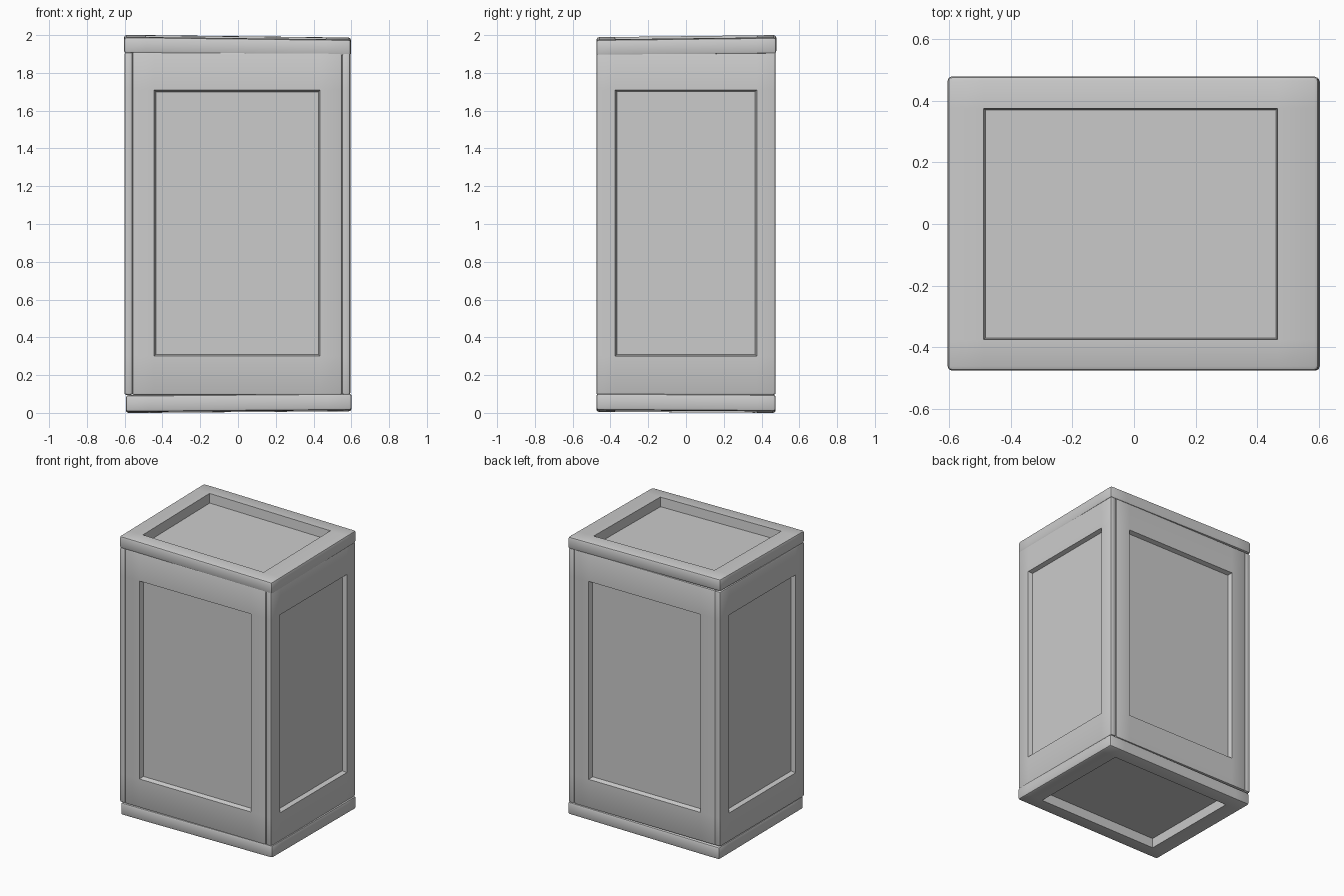
import bpy
import bmesh
from math import radians
from mathutils import Matrix

cube = bpy.data.objects.get("Cube")
if cube:
    bpy.data.objects.remove(cube, do_unlink=True)

grey = bpy.data.materials.new("plain_grey")
grey.use_nodes = True
grey.diffuse_color = (0.6, 0.6, 0.6, 1)
grey.node_tree.nodes["Principled BSDF"].inputs["Base Color"].default_value = (0.6, 0.6, 0.6, 1)


def panel(name, us, vs, thick, recess, slope, round_off, matrix, warp=None):
    """Framed board: us and vs hold outer, opening, opening, outer positions."""
    bm = bmesh.new()
    grid = [[bm.verts.new((u, v, 0)) for u in us] for v in vs]
    faces = []
    for j in range(3):
        for i in range(3):
            faces.append(bm.faces.new((grid[j][i], grid[j][i + 1],
                                       grid[j + 1][i + 1], grid[j + 1][i])))
    centre = faces[4]

    # Thickness behind the front face
    back = bmesh.ops.duplicate(bm, geom=faces)
    back_faces = [g for g in back["geom"] if isinstance(g, bmesh.types.BMFace)]
    back_verts = [g for g in back["geom"] if isinstance(g, bmesh.types.BMVert)]
    bmesh.ops.translate(bm, verts=back_verts, vec=(0, 0, -thick))
    bmesh.ops.reverse_faces(bm, faces=back_faces)
    rim = [e for e in bm.edges if e.is_boundary]
    bmesh.ops.bridge_loops(bm, edges=rim)
    bmesh.ops.recalc_face_normals(bm, faces=bm.faces[:])

    # Rounded outer edges
    outer = [e for e in bm.edges
             if len(e.link_faces) == 2 and e.calc_face_angle(0) > radians(60)]
    # Sunken field with sloping sides
    bmesh.ops.inset_individual(bm, faces=[centre], thickness=slope, depth=-recess)
    bmesh.ops.bevel(bm, geom=outer, offset=round_off, segments=2,
                    profile=0.5, affect='EDGES', clamp_overlap=True)

    # Slight unevenness of the hand-made boards
    if warp:
        for v in bm.verts:
            v.co.z -= warp(v.co.x, v.co.y)
    bm.transform(matrix)
    mesh = bpy.data.meshes.new(name)
    bm.to_mesh(mesh)
    bm.free()
    mesh.materials.append(grey)
    obj = bpy.data.objects.new(name, mesh)
    bpy.context.collection.objects.link(obj)
    bpy.ops.object.select_all(action='DESELECT')
    obj.select_set(True)
    bpy.context.view_layer.objects.active = obj
    bpy.ops.object.shade_smooth_by_angle(angle=radians(30))
    return obj


def upright(turn, x, y):
    """Stand a board up and turn it so that it faces outwards."""
    return (Matrix.Translation((x, y, 0)) @ Matrix.Rotation(radians(turn), 4, 'Z')
            @ Matrix.Rotation(radians(90), 4, 'X'))


heights = (0.095, 0.30, 1.71, 1.91)
wide = (-0.56, -0.445, 0.435, 0.55)
deep = (-0.475, -0.375, 0.375, 0.475)

# Walls
panel("front_panel", wide, heights, 0.045, 0.03, 0.014, 0.01, upright(0, 0, -0.474))
panel("back_panel", [-u for u in reversed(wide)], heights, 0.045, 0.03, 0.014, 0.01,
      upright(180, 0, 0.474))
panel("left_panel", deep, heights, 0.045, 0.03, 0.012, 0.012, upright(90, 0.595, 0))
panel("right_panel", deep, heights, 0.045, 0.03, 0.012, 0.012, upright(-90, -0.602, 0))


# Lid and base, each slightly tilted with a fold beside the opening
def lid_warp(x, y):
    return 0.012 * max(0, x + 0.485) + 0.012 * (0.475 - y)


def base_warp(x, y):
    return 0.008 * max(0, x + 0.485) + 0.006 * (0.475 + y)


panel("lid", (-0.604, -0.487, 0.465, 0.598), (-0.475, -0.375, 0.375, 0.478),
      0.086, 0.065, 0.008, 0.014, Matrix.Translation((0, 0, 2)), lid_warp)
panel("base", (-0.594, -0.475, 0.475, 0.602), deep,
      0.088, 0.065, 0.008, 0.014, Matrix.Rotation(radians(180), 4, 'X'), base_warp)
